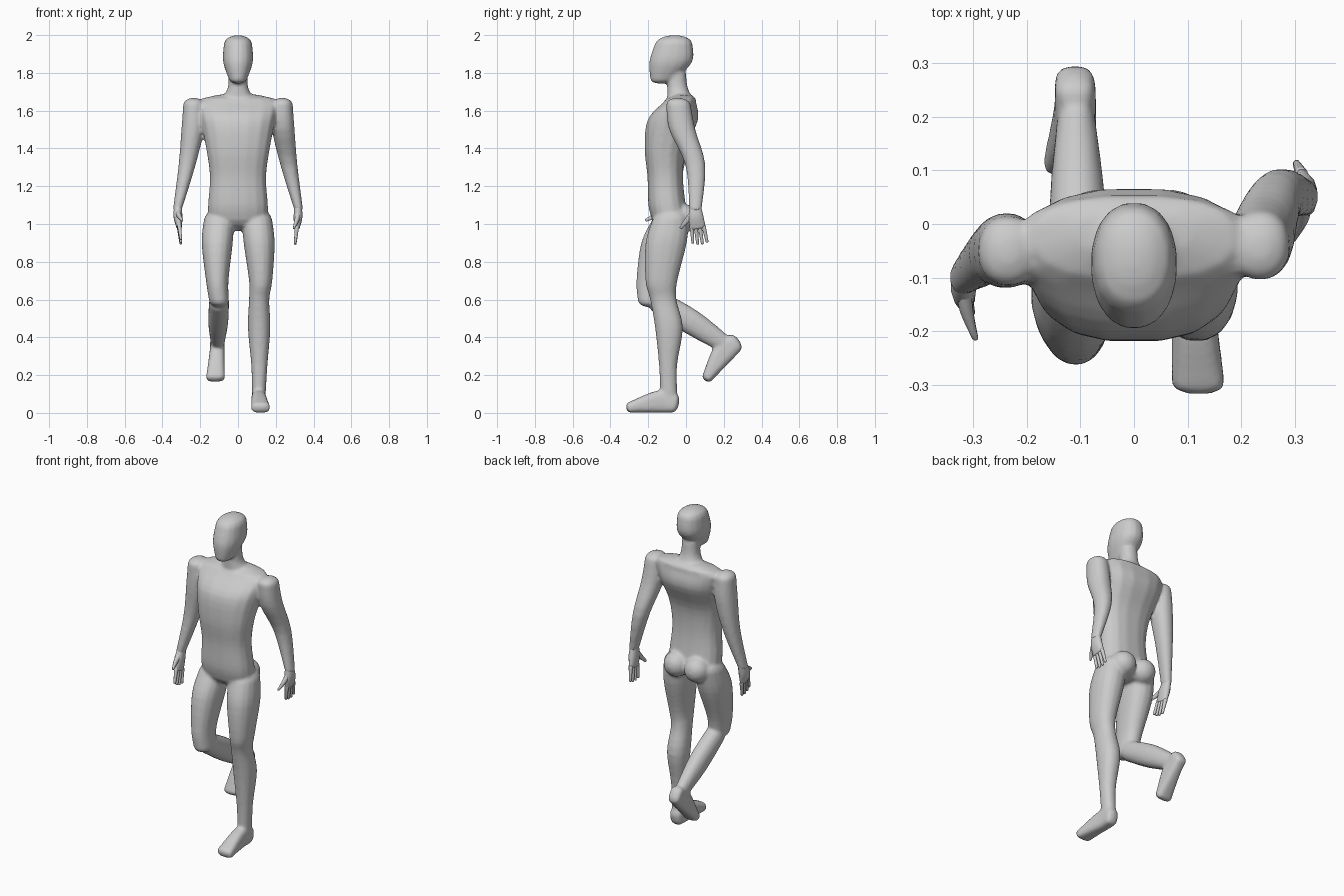
import bpy, bmesh, math
from mathutils import Vector, Matrix

cube = bpy.data.objects.get("Cube")
if cube:
    bpy.data.objects.remove(cube, do_unlink=True)

grey = (0.6, 0.6, 0.6, 1)
skin = bpy.data.materials.new("matte_grey")
skin.use_nodes = True
skin.diffuse_color = grey
skin.node_tree.nodes["Principled BSDF"].inputs["Base Color"].default_value = grey


def spline(rows, steps=4):
    """Run a smooth curve through a few rows of numbers."""
    rows = [Vector(row) for row in rows]
    result = []
    for i in range(len(rows) - 1):
        start, end = rows[i], rows[i + 1]
        lead_in = (end - rows[max(i - 1, 0)]) / 2
        lead_out = (rows[min(i + 2, len(rows) - 1)] - start) / 2
        for step in range(steps):
            t = step / steps
            ease = t * t * (3 - 2 * t)
            result.append(start.lerp(end, ease) + lead_in * t * (1 - t) ** 2
                          - lead_out * t * t * (1 - t))
    return result + [rows[-1]]


def dome(end, neighbour):
    """Shrinking rows that round off the end of a limb."""
    outward = (Vector(end[:3]) - Vector(neighbour[:3])).normalized()
    reach = min(end[3], end[4]) * 0.6
    cap = []
    for degrees in (30, 60, 80):
        angle = math.radians(degrees)
        centre = Vector(end[:3]) + outward * reach * math.sin(angle)
        cap.append(Vector((*centre, *(size * math.cos(angle) for size in end[3:]))))
    return cap


def loft(bm, rows, sides=16, power=2.2, level=False, matrix=Matrix()):
    """Skin a rounded limb along rows of x, y, z, half width, half depth."""
    rows = spline(rows)
    rows = dome(rows[0], rows[1])[::-1] + rows + dome(rows[-1], rows[-2])
    centres = [Vector(row[:3]) for row in rows]
    across = Vector((1, 0, 0))
    rings = []
    for i, row in enumerate(rows):
        tangent = centres[min(i + 1, len(rows) - 1)] - centres[max(i - 1, 0)]
        deep = Vector((0, 1, 0)) if level else tangent.cross(across).normalized()
        ring = []
        for k in range(sides):
            angle = math.tau * (k + 0.5) / sides
            c, s = math.cos(angle), math.sin(angle)
            u = math.copysign(abs(c) ** (2 / power), c) * row[3]
            v = math.copysign(abs(s) ** (2 / power), s) * row[4]
            ring.append(bm.verts.new(matrix @ (centres[i] + across * u + deep * v)))
        rings.append(ring)
    for low, high in zip(rings, rings[1:]):
        for k in range(sides):
            following = (k + 1) % sides
            bm.faces.new((low[k], low[following], high[following], high[k]))
    bm.faces.new(rings[0][::-1])
    bm.faces.new(rings[-1])


def finish(bm, name):
    bmesh.ops.recalc_face_normals(bm, faces=bm.faces)
    mesh = bpy.data.meshes.new(name)
    bm.to_mesh(mesh)
    bm.free()
    mesh.materials.append(skin)
    mesh.shade_smooth()
    obj = bpy.data.objects.new(name, mesh)
    bpy.context.scene.collection.objects.link(obj)
    return obj


body = bmesh.new()

# Torso
loft(body, [(0, -.08, 1.02, .16, .1), (0, -.1, 1.1, .16, .1), (0, -.11, 1.25, .15, .095),
            (0, -.11, 1.4, .17, .11), (0, -.07, 1.55, .2, .135), (0, -.035, 1.64, .22, .09)],
     power=2.5, level=True)

# Neck
loft(body, [(0, -.03, 1.66, .09, .07), (0, -.045, 1.72, .055, .055),
            (0, -.05, 1.8, .05, .05)], level=True)

# Head
loft(body, [(0, -.12, 1.77, .05, .07), (0, -.08, 1.86, .08, .115),
            (0, -.065, 1.955, .075, .1)], level=True)

# Buttocks
for side in (-1, 1):
    place = Matrix.Translation((side * .07, -.01, 1.03)) @ Matrix.Scale(.075, 4)
    bmesh.ops.create_uvsphere(body, u_segments=16, v_segments=10, radius=1, matrix=place)

# Arms, swung back on the left and forward on the right
swing = {1: (-.04, -.02, .05, .05), -1: (-.05, -.05, -.06, -.1)}
for side, (shoulder, biceps, elbow, wrist) in swing.items():
    loft(body, [(side * .235, shoulder, 1.635, .055, .065), (side * .24, biceps, 1.5, .06, .07),
                (side * .27, elbow, 1.31, .045, .053), (side * .32, wrist, 1.08, .024, .034)],
         level=True)

# Standing leg
loft(body, [(.1, -.08, 1.03, .08, .095), (.112, -.105, .9, .083, .11),
            (.12, -.13, .7, .062, .085), (.112, -.12, .6, .054, .07),
            (.112, -.09, .45, .06, .074), (.113, -.095, .25, .043, .048),
            (.11, -.09, .08, .036, .046)], level=True)

# Trailing thigh and shin
loft(body, [(-.1, -.08, 1.03, .08, .095), (-.11, -.125, .9, .083, .113),
            (-.11, -.175, .7, .06, .088), (-.1, -.18, .59, .053, .075)], level=True)
loft(body, [(-.1, -.15, .59, .053, .06), (-.105, .03, .48, .053, .067),
            (-.108, .21, .36, .034, .046)])

# Feet share one shape, resting on its sole; the trailing one is tipped up
foot = [(.11, -.06, .05, .038, .05), (.11, -.14, .06, .04, .06), (.12, -.3, .028, .05, .028)]
tipped = (Matrix.Translation((0, .34, .38)) @ Matrix.Rotation(math.radians(46), 4, 'X')
          @ Matrix.Diagonal((-1, 1, 1, 1)))
for pose in (Matrix(), tipped):
    loft(body, foot, power=3, matrix=pose)

# Fuse the parts into one soft skin
figure = finish(body, "body")
fuse = figure.modifiers.new("fuse", 'REMESH')
fuse.mode = 'VOXEL'
fuse.voxel_size = 0.009
fuse.use_smooth_shade = True
soften = figure.modifiers.new("soften", 'SMOOTH')
soften.factor = 0.5
soften.iterations = 6


def hand(name, side, wrist, tilt):
    """Build a hand around its wrist, then swing it and place it."""
    bm = bmesh.new()
    # Palm
    loft(bm, [(.317, 0, .03, .018, .028), (.318, 0, -.04, .024, .04),
              (.312, .005, -.1, .015, .043)], sides=12)
    # Fingers, the middle ones longest
    for i in range(4):
        y = .021 * i - .026
        tip = -.19 + .008 * abs(i - 1.5)
        loft(bm, [(.312, y, -.095, .012, .012), (.303, y * 1.2 + .005, tip, .007, .008)], sides=8)
    # Thumb
    loft(bm, [(.317, -.012, -.02, .015, .02), (.312, -.045, -.055, .013, .016),
              (.296, -.085, -.095, .006, .008)], sides=8)
    swing_out = Matrix.Translation((0, wrist, 1.08)) @ Matrix.Rotation(math.radians(tilt), 4, 'X')
    mirror = Matrix.Diagonal((side, 1, 1, 1))
    bmesh.ops.transform(bm, matrix=mirror @ swing_out, verts=bm.verts)
    finish(bm, name)


hand("left_hand", 1, .05, 4)
hand("right_hand", -1, -.1, -20)
